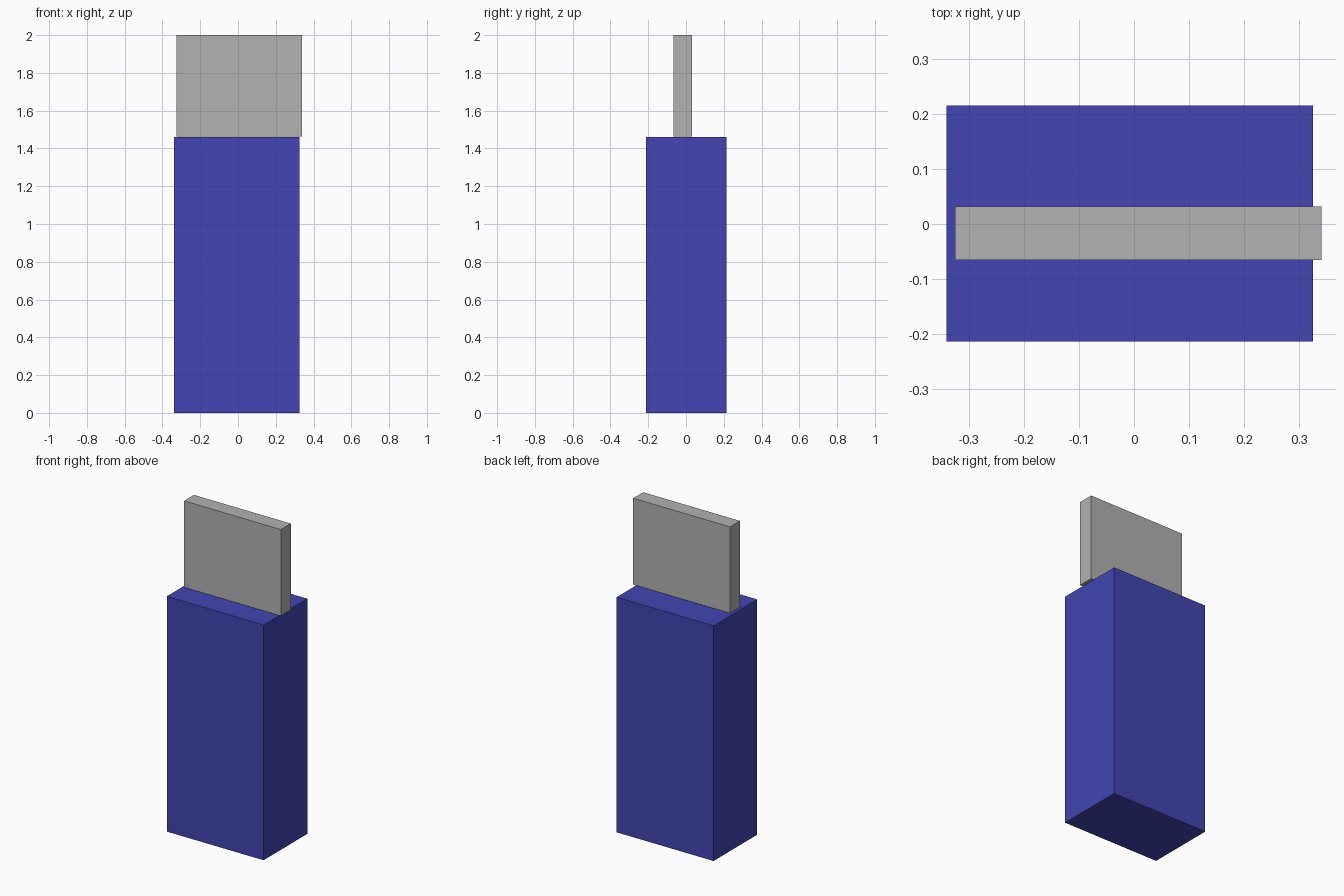
import bpy

if "Cube" in bpy.data.objects:
    bpy.data.objects.remove(bpy.data.objects["Cube"])


def make_material(name, rgb):
    mat = bpy.data.materials.new(name)
    mat.diffuse_color = (*rgb, 1.0)
    mat.use_nodes = True
    mat.node_tree.nodes["Principled BSDF"].inputs["Base Color"].default_value = mat.diffuse_color
    return mat


def make_box(name, low, high, mat):
    """Box spanning two opposite corners."""
    centre = [(a + b) / 2 for a, b in zip(low, high)]
    bpy.ops.mesh.primitive_cube_add(size=1, location=centre)
    obj = bpy.context.object
    obj.name = name
    obj.scale = [b - a for a, b in zip(low, high)]
    bpy.ops.object.transform_apply(location=False, rotation=False, scale=True)
    obj.data.materials.append(mat)
    return obj


blue = make_material("blue", (0.054, 0.06, 0.445))
grey = make_material("grey", (0.445, 0.445, 0.445))

# Tall blue body
make_box("body", (-0.34, -0.213, 0.0), (0.325, 0.215, 1.46), blue)

# Thin grey plate standing on the body, slightly off centre
make_box("top_plate", (-0.325, -0.065, 1.464), (0.34, 0.032, 2.0), grey)
